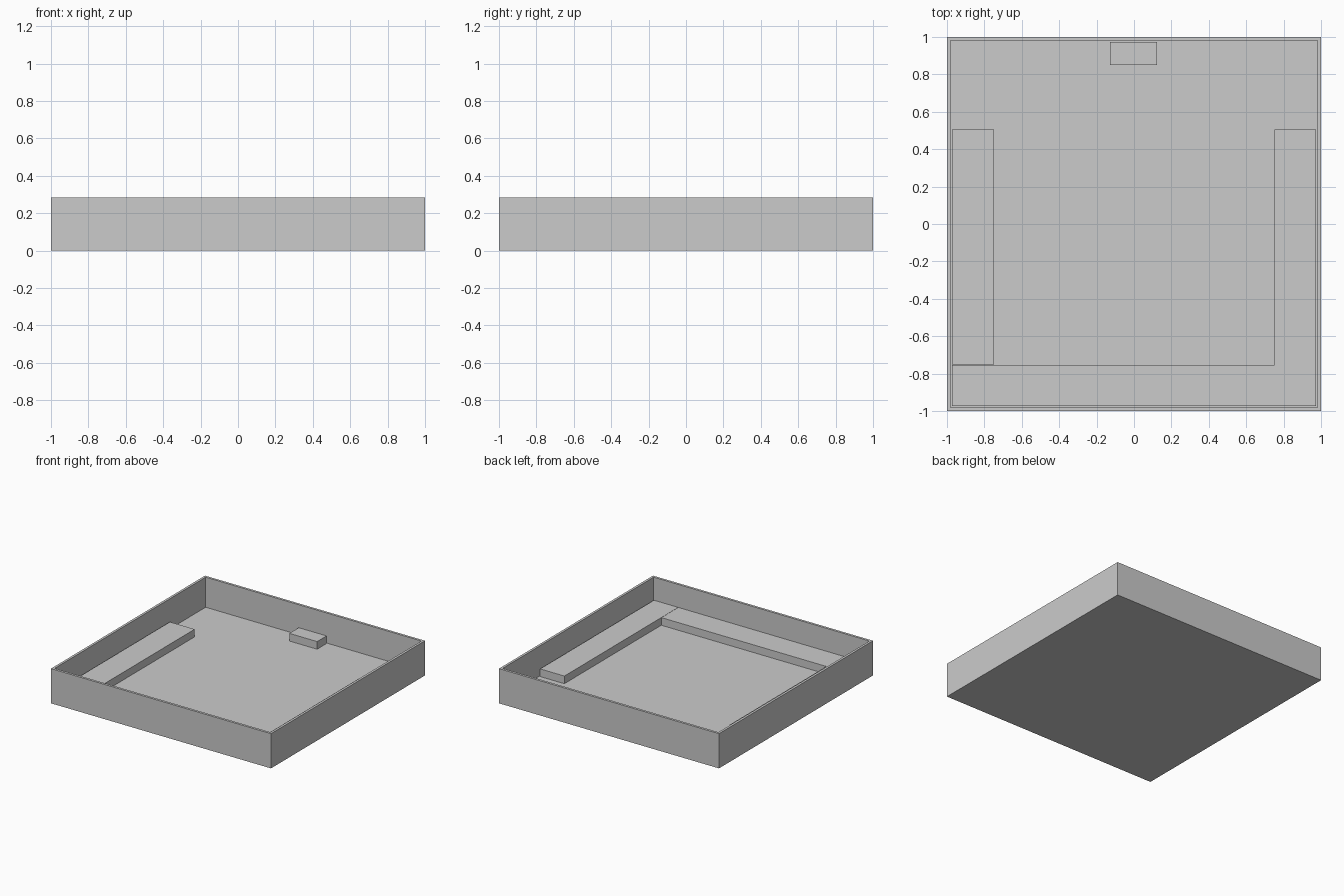
import bpy, bmesh

if "Cube" in bpy.data.objects:
    bpy.data.objects.remove(bpy.data.objects["Cube"])

HEIGHT, FLOOR, LEDGE = 0.285, 0.038, 0.101
INNER = 0.972


def box(name, x, y, z):
    """Box from (min, max) pairs."""
    bm = bmesh.new()
    bmesh.ops.create_cube(bm, size=1)
    for v in bm.verts:
        v.co = [lo + (c + 0.5) * (hi - lo) for c, (lo, hi) in zip(v.co, (x, y, z))]
    return add_object(name, bm)


def add_object(name, bm):
    mesh = bpy.data.meshes.new(name)
    bm.to_mesh(mesh)
    bm.free()
    obj = bpy.data.objects.new(name, mesh)
    bpy.context.collection.objects.link(obj)
    return obj


# Open basin: inset the top of a block and push it down to the floor
bm = bmesh.new()
bmesh.ops.create_cube(bm, size=2)
for v in bm.verts:
    v.co.z = HEIGHT if v.co.z > 0 else 0
bm.normal_update()
top = max(bm.faces, key=lambda f: f.calc_center_median().z)
bmesh.ops.inset_region(bm, faces=[top], thickness=1 - INNER)
cavity = bmesh.ops.extrude_discrete_faces(bm, faces=[top])["faces"][0]
for v in cavity.verts:
    v.co.z = FLOOR
bm.normal_update()
add_object("basin", bm)

# Low ledges around the inside, resting on the floor
ledge_z = (FLOOR, LEDGE)
box("left_ledge", (-INNER, -0.748), (-0.75, 0.505), ledge_z)
box("right_ledge", (0.752, INNER), (-INNER, 0.505), ledge_z)
box("front_ledge", (-INNER, 0.75), (-INNER, -0.753), ledge_z)

# Small step at the back wall
box("back_step", (-0.128, 0.124), (0.85, INNER), ledge_z)
